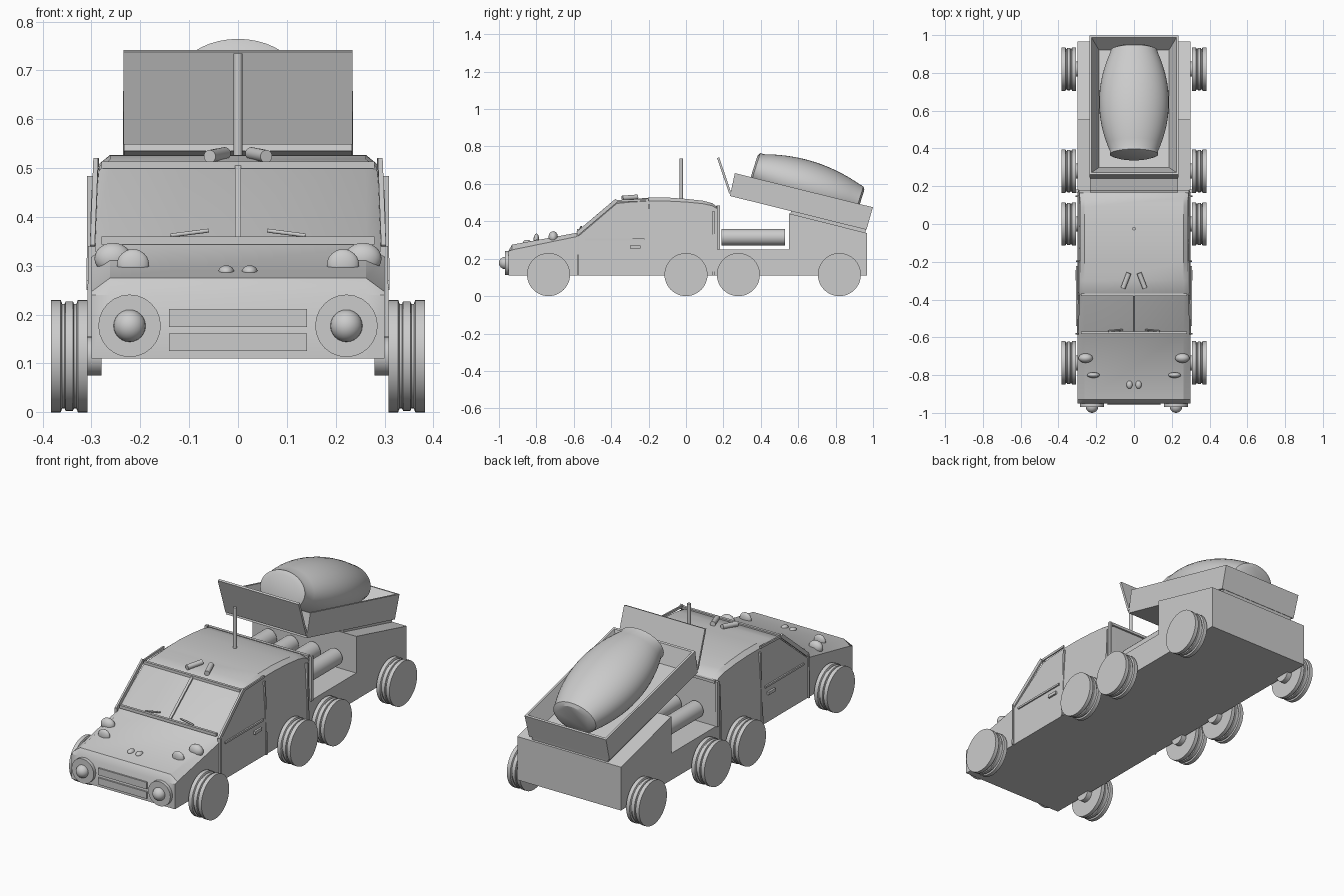
import bpy, bmesh, math
from mathutils import Vector, Matrix

if "Cube" in bpy.data.objects:
    bpy.data.objects.remove(bpy.data.objects["Cube"])


def finish(name, bm, mat=None, angle=30):
    if mat:
        bm.transform(mat)
    bmesh.ops.recalc_face_normals(bm, faces=bm.faces)
    me = bpy.data.meshes.new(name)
    bm.to_mesh(me)
    bm.free()
    ob = bpy.data.objects.new(name, me)
    bpy.context.collection.objects.link(ob)
    bpy.ops.object.select_all(action='DESELECT')
    ob.select_set(True)
    bpy.context.view_layer.objects.active = ob
    bpy.ops.object.shade_smooth_by_angle(angle=math.radians(angle))
    return ob


def loft(name, rings, cap_start=True, cap_end=True, mat=None, angle=30):
    bm = bmesh.new()
    vs = [[bm.verts.new(p) for p in r] for r in rings]
    n = len(rings[0])
    for a, b in zip(vs, vs[1:]):
        for i in range(n):
            bm.faces.new((a[i], a[(i + 1) % n], b[(i + 1) % n], b[i]))
    if cap_start:
        bm.faces.new(vs[0])
    if cap_end:
        bm.faces.new(vs[-1])
    return finish(name, bm, mat, angle)


def lathe(name, prof, mat, seg=40):
    rings = [[(r * math.cos(2 * math.pi * i / seg), r * math.sin(2 * math.pi * i / seg), t)
              for i in range(seg)] for r, t in prof]
    return loft(name, rings, mat=mat)


def beam(name, p, q, w, h):
    # box running from p to q, w across and h thick
    p, q = Vector(p), Vector(q)
    d = q - p
    bm = bmesh.new()
    bmesh.ops.create_cube(bm, size=1)
    rot = d.to_track_quat('Y', 'Z').to_matrix().to_4x4()
    return finish(name, bm, Matrix.Translation((p + q) / 2) @ rot @ Matrix.Diagonal((w, d.length, h, 1)))


def rod(name, p, q, r):
    p, q = Vector(p), Vector(q)
    rot = (q - p).to_track_quat('Z', 'Y').to_matrix().to_4x4()
    return lathe(name, [(r, 0), (r, (q - p).length)], Matrix.Translation(p) @ rot, 24)


def dome(name, loc, size):
    bm = bmesh.new()
    bmesh.ops.create_uvsphere(bm, u_segments=24, v_segments=12, radius=1)
    return finish(name, bm, Matrix.Translation(loc) @ Matrix.Diagonal((*size, 1)))


# body: y, inner z, outer z, outer half width
prof = [(-.95, .11, .11, .30), (-.95, .24, .24, .30), (-.93, .275, .247, .30),
        (-.575, .34, .32, .30), (-.37, .505, .495, .285), (-.3, .518, .502, .285),
        (-.2, .526, .508, .285), (-.1, .527, .508, .285), (0, .52, .503, .285),
        (.09, .51, .494, .285), (.14, .497, .483, .287), (.17, .475, .465, .29),
        (.18, .25, .25, .30), (.55, .25, .25, .30), (.55, .442, .442, .30),
        (.967, .337, .337, .30), (.967, .11, .11, .30)]
rings = [[(-xo, y, zo) for y, zi, zo, xo in prof], [(-.262, y, zi) for y, zi, zo, xo in prof],
         [(.262, y, zi) for y, zi, zo, xo in prof], [(xo, y, zo) for y, zi, zo, xo in prof]]
loft("body", rings)

# wheels
tyre = [(.115, .308), (.115, .328), (.107, .331), (.107, .336), (.112, .338),
        (.112, .353), (.107, .355), (.107, .36), (.115, .363), (.115, .383)]
for s in (-1, 1):
    for y in (-.735, 0, .28, .82):
        m = Matrix.Translation((0, y, .115)) @ Matrix.Rotation(s * math.pi / 2, 4, 'Y')
        lathe("wheel", tyre, m, 48)
        rod("axle", (s * .28, y, .115), (s * .31, y, .115), .04)

# tilted tray with sloping inner walls
TILT = math.radians(-13.9)
tray_m = Matrix.Translation((0, .6, .445)) @ Matrix.Rotation(TILT, 4, 'X')


def rect(x, y, z):
    return [(-x, -y, z), (x, -y, z), (x, y, z), (-x, y, z)]


loft("tray", [rect(.233, .376, 0), rect(.236, .38, .125), rect(.225, .368, .125), rect(.185, .32, .04)], mat=tray_m)
beam("tray_front_flap", (0, .236, .55), (0, .172, .74), .468, .012)
beam("tray_base_plate", (0, .56, .446), (0, .96, .347), .44, .02)

# barrel-shaped drum in the tray
barrel = [(.10, -.30), (.128, -.29)]
barrel += [(.128 + .057 * (1 - (t / .27) ** 2), t) for t in [-.27 + .54 * i / 14 for i in range(15)]]
barrel += [(.122, .29), (.10, .30)]
drum_m = (Matrix.Translation((0, .645, .587)) @ Matrix.Rotation(math.radians(-17.5), 4, 'X')
          @ Matrix.Diagonal((1, 1, .74, 1)) @ Matrix.Rotation(-math.pi / 2, 4, 'X'))
lathe("drum", barrel, drum_m, 40)

# pipes on the low bed
for x in (-.19, -.063, .063, .19):
    rod("bed_pipe", (x, .19, .315), (x, .53, .315), .044)

# windscreen frame
beam("windscreen_lower_bar", (-.28, -.575, .352), (.28, -.575, .352), .014, .016)
beam("windscreen_upper_bar", (-.28, -.375, .506), (.28, -.375, .506), .014, .014)
beam("windscreen_divider", (0, -.57, .346), (0, -.372, .506), .013, .012)
beam("cab_rear_bar", (-.29, .172, .478), (.29, .172, .478), .016, .014)
rod("antenna", (0, -.025, .51), (0, -.025, .735), .009)

# grille plates
for z in (.143, .193):
    beam("grille", (-.141, -.952, z), (.141, -.952, z), .012, .036)

for s in (-1, 1):
    # side trim, pillars and door details
    beam("windscreen_pillar", (s * .298, -.58, .335), (s * .291, -.37, .513), .01, .02)
    beam("roof_edge", (s * .289, -.37, .508), (s * .289, -.2, .515), .008, .012)
    beam("front_door_seam", (s * .301, -.58, .11), (s * .299, -.58, .34), .008, .016)
    beam("middle_door_seam", (s * .301, -.197, .11), (s * .289, -.197, .49), .01, .013)
    beam("rear_door_seam", (s * .301, .147, .11), (s * .293, .147, .455), .01, .015)
    beam("cab_rear_post", (s * .303, .174, .25), (s * .302, .174, .484), .016, .014)
    beam("door_strip", (s * .300, -.54, .302), (s * .300, -.222, .302), .014, .01)
    beam("door_handle", (s * .303, -.3, .262), (s * .303, -.243, .262), .014, .016)
    # wipers
    rod("wiper", (s * .06, -.56, .372), (s * .138, -.567, .362), .004)
    # headlights
    rod("headlight_ring", (s * .222, -.94, .177), (s * .222, -.968, .177), .064)
    dome("headlight_bulb", (s * .222, -.967, .177), (.033, .033, .033))
    # hood lamps
    dome("hood_lamp_large", (s * .256, -.71, .315), (.038, .025, .032))
    dome("hood_lamp_medium", (s * .215, -.8, .302), (.033, .015, .032))
    dome("hood_lamp_small", (s * .024, -.85, .288), (.016, .022, .013))
    # roof horns
    rod("roof_horn", (s * .027, -.26, .53), (s * .058, -.34, .524), .013)
